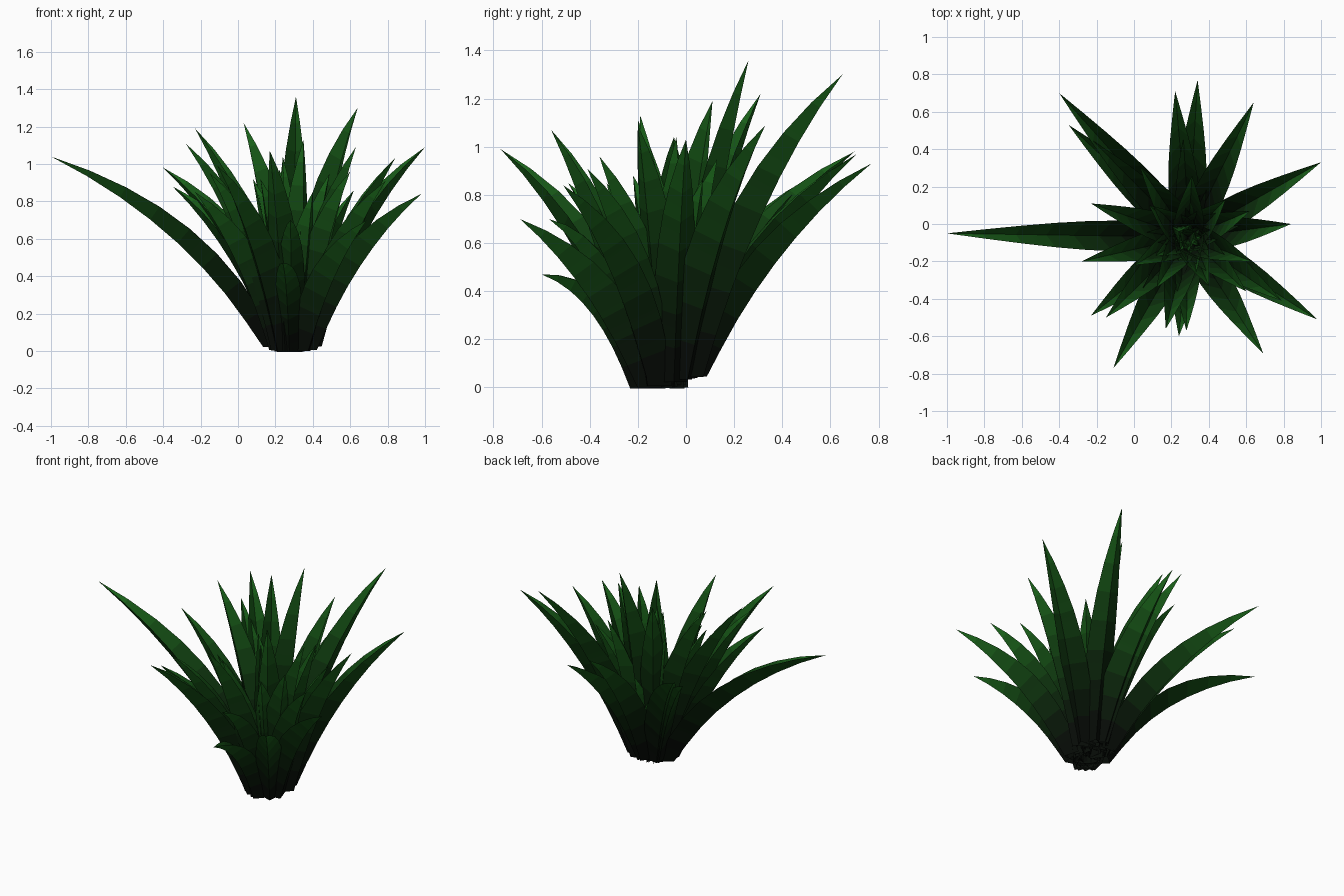
import bpy, random
from math import cos, sin, tau, radians
from mathutils import Vector

if "Cube" in bpy.data.objects:
    bpy.data.objects.remove(bpy.data.objects["Cube"])

random.seed(4)
SEGMENTS = 8
ROOT = Vector((0.29, -0.07, 0))

# Gradient: near-black at the base, green at the tip
bands = []
for i in range(SEGMENTS):
    f = ((i + 0.5) / SEGMENTS) ** 2
    m = bpy.data.materials.new("leaf_green_%d" % (i + 1))
    m.diffuse_color = (0.002 + 0.009 * f, 0.003 + 0.135 * f, 0.002 + 0.009 * f, 1)
    m.use_nodes = True
    m.node_tree.nodes["Principled BSDF"].inputs["Base Color"].default_value = m.diffuse_color
    bands.append(m)

# Half-width profile along the blade
PROFILE = [0.074, 0.084, 0.092, 0.093, 0.087, 0.074, 0.054, 0.029, 0.0]


def leaf(name, tip, spread=0.11, width=0.88, arch=None):
    """Deeply keeled blade along a bending curve from the root to the tip."""
    tip = Vector(tip)
    flat = Vector((tip.x - ROOT.x, tip.y - ROOT.y, 0))
    reach = flat.length
    out = flat.normalized()
    side = Vector((-out.y, out.x, 0))
    base = ROOT + out * min(spread, reach * 0.6 + 0.02)
    base.z = 0.02 + 0.025 * out.y
    run = Vector((tip.x - base.x, tip.y - base.y, 0))
    ctrl = base + run * 0.29
    ctrl.z = arch if arch else 0.58 * tip.z + 0.07 * reach
    verts, faces = [], []
    for i in range(SEGMENTS):
        t = i / SEGMENTS
        p = base * (1 - t) ** 2 + ctrl * 2 * t * (1 - t) + tip * t * t
        tangent = ((ctrl - base) * (1 - t) + (tip - ctrl) * t).normalized()
        normal = side.cross(tangent).normalized()
        if normal.dot(out) < 0:
            normal = -normal
        w = PROFILE[i] * width
        for v in (p + side * w - normal * w * 0.7,
                  p + normal * w * 0.6,
                  p - side * w - normal * w * 0.7):
            if i == 0:
                v.z = base.z
            verts.append(v)
    verts.append(tip)
    for i in range(SEGMENTS - 1):
        a = i * 3
        faces += [(a, a + 1, a + 4, a + 3), (a + 1, a + 2, a + 5, a + 4)]
    a = (SEGMENTS - 1) * 3
    faces += [(a, a + 1, a + 3), (a + 1, a + 2, a + 3)]
    me = bpy.data.meshes.new(name)
    me.from_pydata(verts, [], faces)
    for m in bands:
        me.materials.append(m)
    for k, poly in enumerate(me.polygons):
        poly.material_index = k // 2
    # Smooth along the blade, sharp along the keel
    me.shade_smooth()
    me.set_sharp_from_angle(angle=radians(35))
    ob = bpy.data.objects.new(name, me)
    bpy.context.collection.objects.link(ob)
    return ob


# Long outer leaves, by tip position
outer = [(-1.0, -0.05, 1.04), (-0.40, 0.70, 0.98), (-0.35, 0.53, 0.88),
         (0.22, 0.71, 0.97), (0.34, 0.77, 0.93), (0.64, 0.65, 1.30),
         (1.0, 0.33, 1.09), (0.84, 0.0, 1.03), (0.98, -0.51, 0.84),
         (0.79, -0.41, 0.91), (0.69, -0.69, 0.70), (0.17, -0.56, 1.07),
         (-0.11, -0.77, 0.99), (-0.23, -0.49, 0.85), (-0.15, -0.50, 0.95)]
for n, tip in enumerate(outer):
    leaf("outer_leaf_%02d" % (n + 1), tip, 0.12)

# Drooping front leaves
leaf("drooping_leaf_1", (0.24, -0.60, 0.47), 0.13, 0.75, 0.42)
leaf("drooping_leaf_2", (0.28, -0.57, 0.70), 0.12, 0.75, 0.58)

# Upright inner leaves, by tip position
inner = [(0.31, 0.26, 1.36), (0.03, 0.31, 1.22), (-0.23, 0.11, 1.19),
         (-0.28, -0.20, 1.11), (0.35, -0.19, 1.13), (0.63, -0.20, 1.09),
         (0.24, -0.04, 1.04), (0.62, 0.07, 0.86), (0.49, 0.13, 0.95),
         (0.60, -0.36, 0.96), (0.08, 0.10, 0.92), (0.0, -0.22, 0.88),
         (0.12, -0.34, 0.92), (0.40, -0.33, 0.85)]
for n, tip in enumerate(inner):
    leaf("inner_leaf_%02d" % (n + 1), tip, 0.06, 0.85)

# Short leaves filling the heart of the clump, the inner ones crossing its axis
for n in range(18):
    a = tau * n / 9 + random.uniform(-0.2, 0.2)
    ring = n < 9
    r = random.uniform(0.12, 0.22) if ring else random.uniform(0.04, 0.10)
    z = random.uniform(0.35, 0.7)
    tip = (ROOT.x + r * cos(a), ROOT.y + r * sin(a), z)
    leaf("short_leaf_%02d" % (n + 1), tip, 0.06 if ring else -0.03, 0.65)
